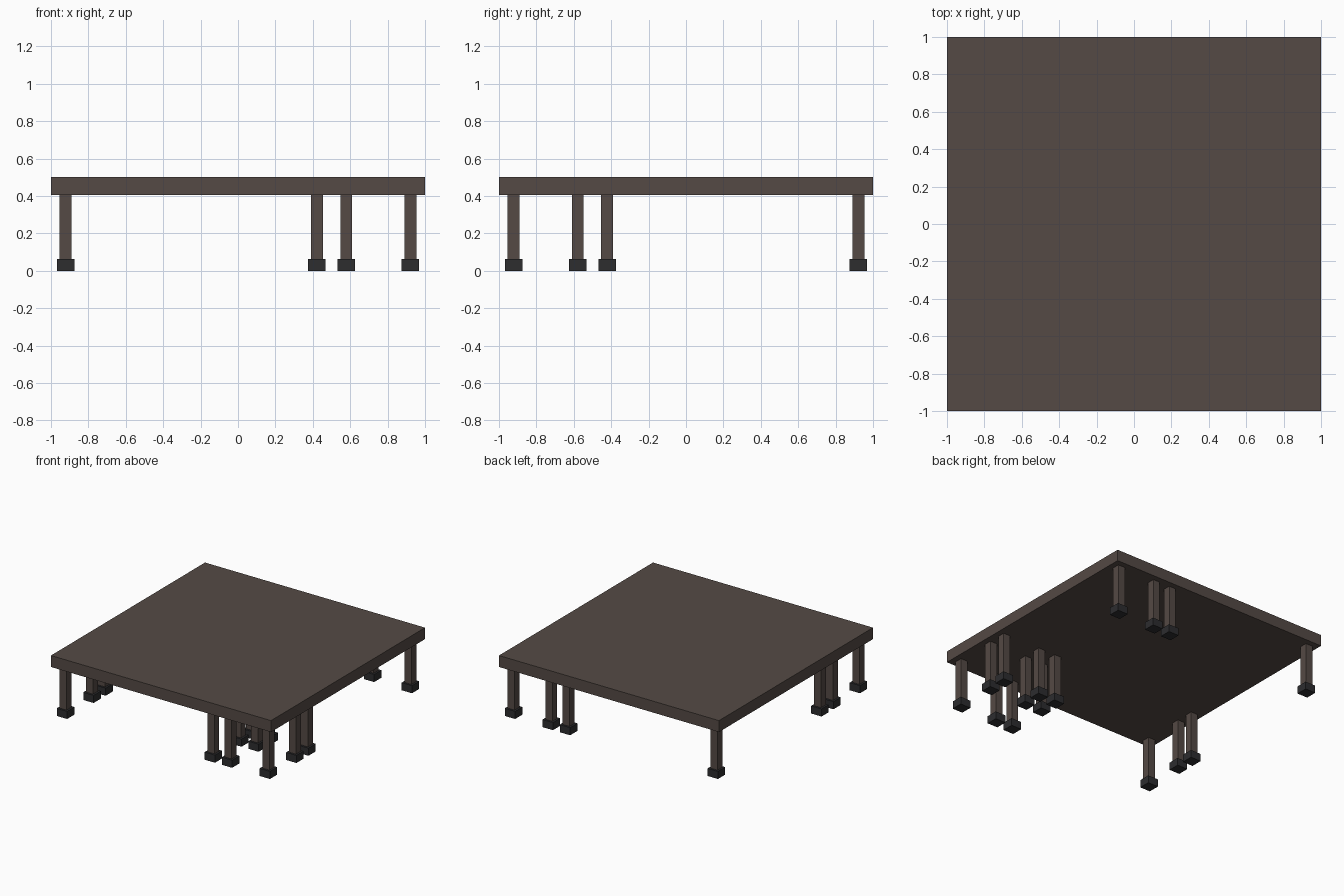
import bpy

cube = bpy.data.objects.get("Cube")
if cube:
    bpy.data.objects.remove(cube, do_unlink=True)


def material(name, rgb):
    m = bpy.data.materials.new(name)
    m.use_nodes = True
    m.diffuse_color = (*rgb, 1)
    m.node_tree.nodes["Principled BSDF"].inputs["Base Color"].default_value = (*rgb, 1)
    return m


def box(name, x, y, z0, z1, width, mat):
    """Square block, width on x and y, spanning z0 to z1."""
    bpy.ops.mesh.primitive_cube_add(size=1, location=(x, y, (z0 + z1) / 2))
    ob = bpy.context.object
    ob.name = name
    ob.dimensions = (width, width, z1 - z0)
    bpy.ops.object.transform_apply(location=False, rotation=False, scale=True)
    ob.data.materials.append(mat)
    return ob


wood = material("dark_brown_wood", (0.089, 0.068, 0.059))
metal = material("charcoal_foot", (0.026, 0.026, 0.028))

HEIGHT, UNDERSIDE, FOOT_TOP = 0.5, 0.406, 0.0625

# Square table top
box("table_top", 0, 0, UNDERSIDE, HEIGHT, 2.0, wood)

# Grid of legs, bunched towards the front left corner, each in a square foot
offsets = (-0.922, 0.422, 0.578, 0.922)
for i, x in enumerate(offsets):
    for j, y in enumerate(offsets):
        box(f"leg_{i}_{j}", x, -y, FOOT_TOP, UNDERSIDE, 0.0625, wood)
        box(f"foot_{i}_{j}", x, -y, 0, FOOT_TOP, 0.094, metal)
